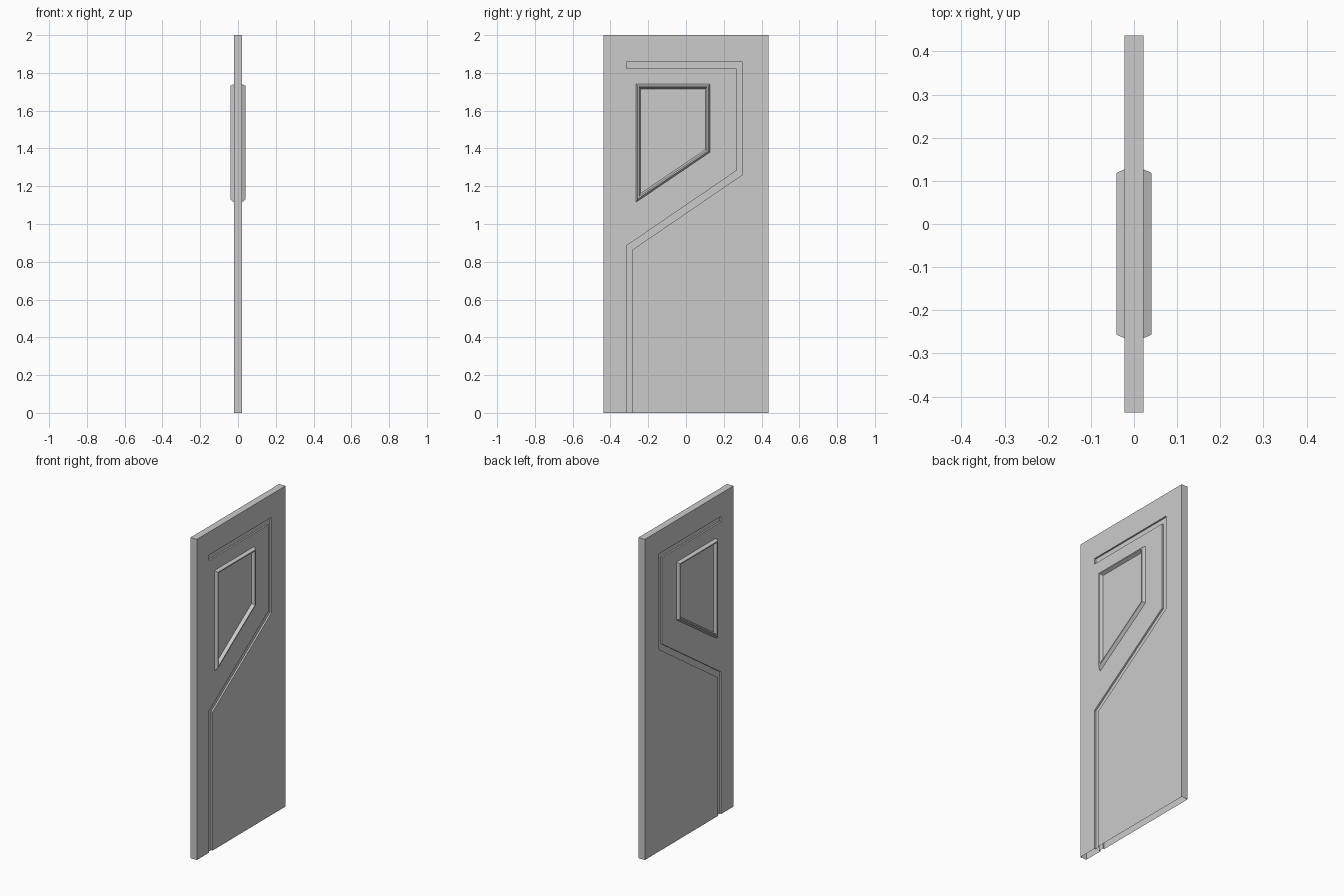
import bpy, bmesh
from mathutils import Vector

if "Cube" in bpy.data.objects:
    bpy.data.objects.remove(bpy.data.objects["Cube"])

HALF_T, HALF_W, HEIGHT = 0.022, 0.437, 2.0
GROOVE = 0.010

# Groove edges as (y, z), running from the top left end down to the floor
inner = [(-0.315, 1.822), (0.268, 1.822), (0.268, 1.283), (-0.315, 0.885), (-0.315, 0)]
outer = [(-0.315, 1.857), (0.300, 1.857), (0.300, 1.262), (-0.283, 0.864), (-0.283, 0)]
# Outline of the window frame
window = [(-0.265, 1.74), (0.127, 1.74), (0.127, 1.38), (-0.265, 1.115)]


def finish(bm, name):
    bmesh.ops.remove_doubles(bm, verts=bm.verts, dist=1e-5)
    bmesh.ops.recalc_face_normals(bm, faces=bm.faces)
    mesh = bpy.data.meshes.new(name)
    bm.to_mesh(mesh)
    bm.free()
    obj = bpy.data.objects.new(name, mesh)
    bpy.context.collection.objects.link(obj)
    return obj


def face(bm, pts):
    return bm.faces.new([bm.verts.new(p) for p in pts])


def inset(poly, d):
    """Mitred inward offset of a clockwise polygon."""
    result = []
    for i, p in enumerate(poly):
        p = Vector(p)
        a = (p - Vector(poly[i - 1])).normalized()
        b = (Vector(poly[(i + 1) % len(poly)]) - p).normalized()
        na, nb = Vector((a.y, -a.x)), Vector((b.y, -b.x))
        result.append(p + (na + nb) * d / (1 + na.dot(nb)))
    return result


# Door slab: two grooved faces, three edges, open underneath
bm = bmesh.new()
outline = ([(-HALF_W, 0)] + inner[::-1] + outer
           + [(HALF_W, 0), (HALF_W, HEIGHT), (-HALF_W, HEIGHT)])
for s in (-1, 1):
    top, low = s * HALF_T, s * (HALF_T - GROOVE)
    face(bm, [(top, y, z) for y, z in outline])
    for i in range(len(inner) - 1):
        a, b, c, d = inner[i], inner[i + 1], outer[i + 1], outer[i]
        face(bm, [(low, *p) for p in (a, b, c, d)])
        for p, q in ((a, b), (d, c)):
            face(bm, [(top, *p), (top, *q), (low, *q), (low, *p)])
    p, q = inner[0], outer[0]
    face(bm, [(top, *p), (top, *q), (low, *q), (low, *p)])
rim = [(-HALF_W, 0), (-HALF_W, HEIGHT), (HALF_W, HEIGHT), (HALF_W, 0)]
for p, q in zip(rim, rim[1:]):
    face(bm, [(-HALF_T, *p), (-HALF_T, *q), (HALF_T, *q), (HALF_T, *p)])
finish(bm, "door_slab")

# Raised bevelled window frame on each side
profile = [(0, HALF_T), (0.009, 0.041), (0.016, 0.041), (0.025, HALF_T)]
for s, name in ((1, "window_frame_right"), (-1, "window_frame_left")):
    bm = bmesh.new()
    rings = [[(s * x, *p) for p in inset(window, d)] for d, x in profile]
    for r0, r1 in zip(rings, rings[1:]):
        for i in range(4):
            j = (i + 1) % 4
            face(bm, [r0[i], r0[j], r1[j], r1[i]])
    obj = finish(bm, name)
    # Open strip: make sure the crest faces away from the slab
    crest = max(obj.data.polygons, key=lambda f: abs(f.center.x))
    if crest.normal.x * s < 0:
        obj.data.flip_normals()
